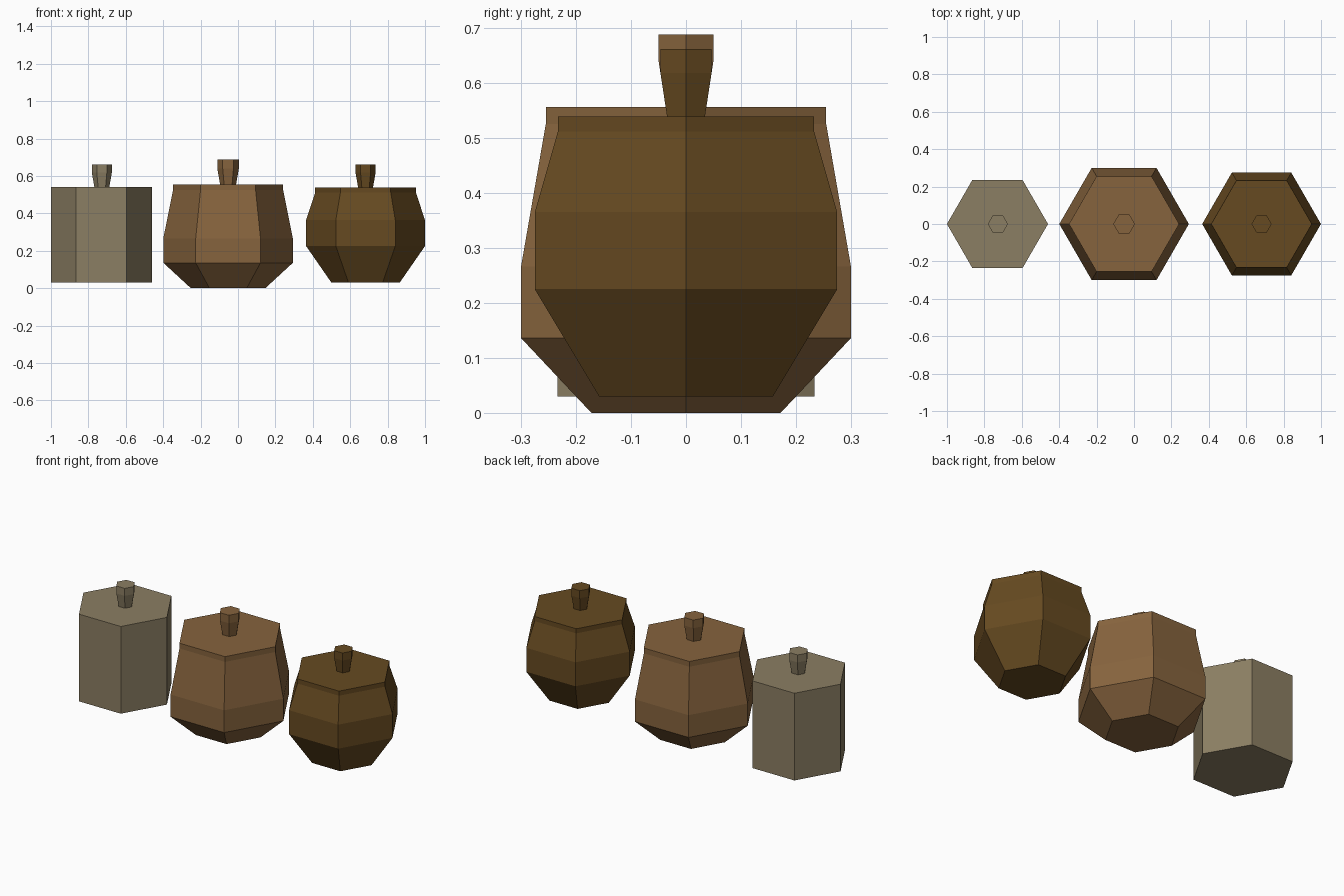
import bpy
import bmesh
import math

if "Cube" in bpy.data.objects:
    bpy.data.objects.remove(bpy.data.objects["Cube"])

SIDES = 6
FLAT = math.cos(math.pi / SIDES)  # flat-side distance / corner radius


def material(name, color):
    mat = bpy.data.materials.new(name)
    mat.diffuse_color = (*color, 1.0)
    mat.use_nodes = True
    mat.node_tree.nodes["Principled BSDF"].inputs["Base Color"].default_value = mat.diffuse_color
    return mat


def turned_hexagon(name, profile, x, mat):
    """Closed six-sided solid from (flat-side distance, height) rings."""
    bm = bmesh.new()
    rings = []
    for apothem, z in profile:
        r = apothem / FLAT
        rings.append([bm.verts.new((r * math.cos(math.tau * i / SIDES),
                                    r * math.sin(math.tau * i / SIDES), z))
                      for i in range(SIDES)])
    for low, high in zip(rings, rings[1:]):
        for i in range(SIDES):
            j = (i + 1) % SIDES
            bm.faces.new((low[i], low[j], high[j], high[i]))
    bm.faces.new(rings[0][::-1])
    bm.faces.new(rings[-1])
    mesh = bpy.data.meshes.new(name)
    bm.to_mesh(mesh)
    bm.free()
    mesh.materials.append(mat)
    obj = bpy.data.objects.new(name, mesh)
    obj.location.x = x
    bpy.context.collection.objects.link(obj)
    return obj


# name, centre x, knob scale, colour, body profile
jars = [
    ("straight_jar", -0.73, 0.93, (0.26, 0.21, 0.125),
     [(0.234, 0.03), (0.234, 0.54)]),
    ("large_jar", -0.053, 1.0, (0.24, 0.126, 0.047),
     [(0.172, 0.0), (0.30, 0.136), (0.30, 0.266), (0.255, 0.525), (0.255, 0.556)]),
    ("round_jar", 0.682, 0.93, (0.133, 0.068, 0.015),
     [(0.158, 0.03), (0.275, 0.225), (0.275, 0.365), (0.233, 0.512), (0.233, 0.539)]),
]

# Flared lid knob, heights measured from the lid
knob = [(0.037, 0.0), (0.05, 0.085), (0.05, 0.132)]

for name, x, scale, color, profile in jars:
    mat = material(name + "_clay", color)
    body = turned_hexagon(name + "_body", profile, x, mat)
    top = profile[-1][1]
    handle = turned_hexagon(name + "_knob",
                            [(r * scale, top + h * scale) for r, h in knob],
                            x + (0.002 if name == "straight_jar" else 0.0), mat)
